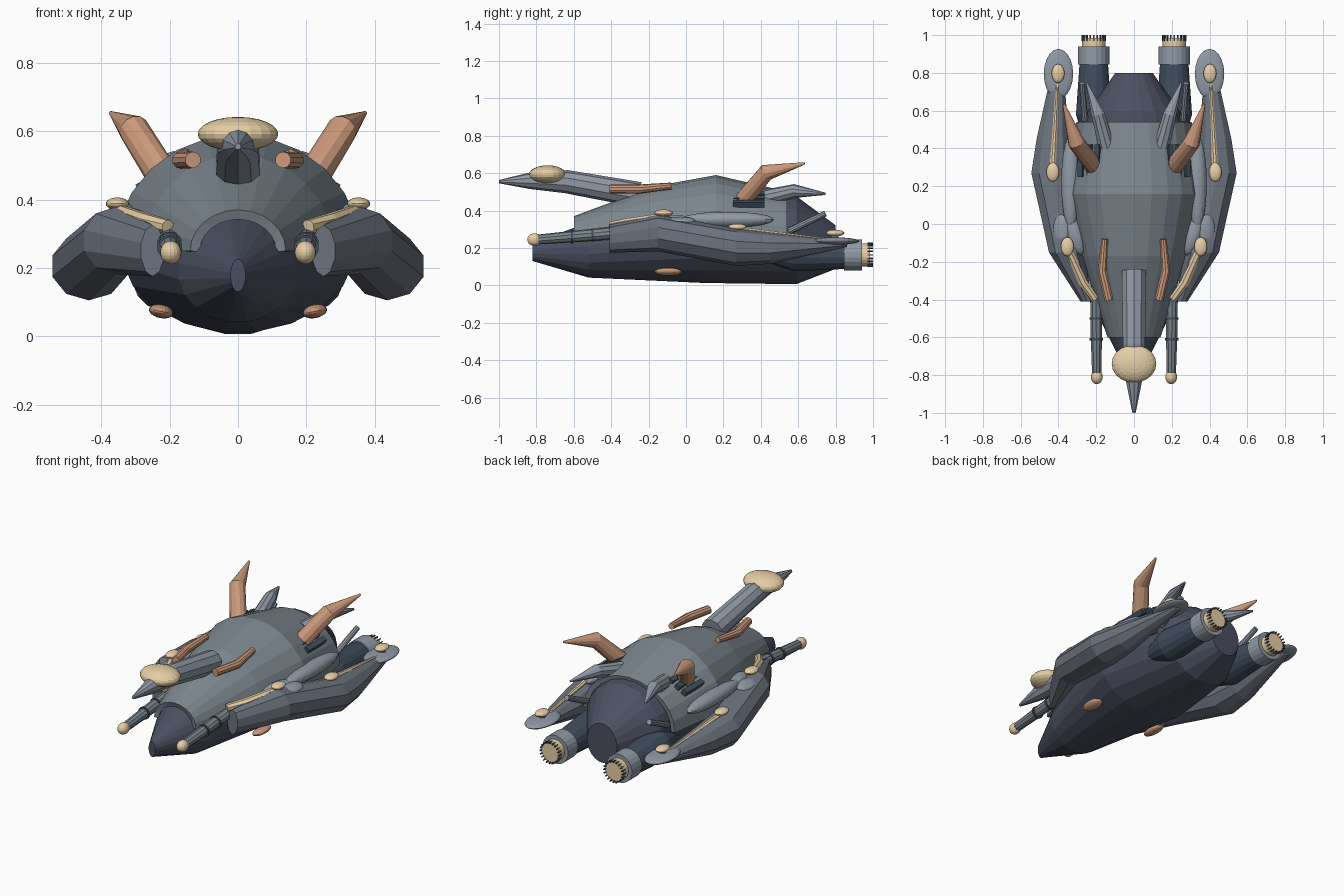
import bpy, bmesh, math
from mathutils import Vector, Matrix

if "Cube" in bpy.data.objects:
    bpy.data.objects.remove(bpy.data.objects["Cube"])


def material(name, r, g, b):
    m = bpy.data.materials.new(name)
    m.diffuse_color = (r, g, b, 1)
    m.use_nodes = True
    m.node_tree.nodes["Principled BSDF"].inputs["Base Color"].default_value = m.diffuse_color
    return m


DARK = material("dark_hull", 0.07, 0.08, 0.12)
NAVY = material("navy", 0.05, 0.075, 0.11)
SHELL = material("shell_grey", 0.20, 0.24, 0.27)
ARM = material("arm_grey", 0.15, 0.17, 0.21)
STEEL = material("steel", 0.28, 0.32, 0.38)
CREAM = material("cream", 0.80, 0.62, 0.38)
COPPER = material("copper", 0.60, 0.32, 0.20)


def finish(name, bm, mat, mirror):
    """Turn a bmesh into a flat-shaded object, optionally mirrored in x."""
    bmesh.ops.recalc_face_normals(bm, faces=bm.faces)
    me = bpy.data.meshes.new(name)
    bm.to_mesh(me)
    bm.free()
    me.materials.append(mat)
    ob = bpy.data.objects.new(name, me)
    bpy.context.collection.objects.link(ob)
    if mirror:
        ob.modifiers.new("mirror", 'MIRROR').use_mirror_merge = False
    return ob


def skin(bm, rings, closed=True):
    """Join successive rings of points with quads; cap closed ends."""
    vs = [[bm.verts.new(p) for p in ring] for ring in rings]
    n = len(vs[0])
    for a, b in zip(vs, vs[1:]):
        for i in range(n if closed else n - 1):
            j = (i + 1) % n
            bm.faces.new((a[i], a[j], b[j], b[i]))
    if closed:
        bm.faces.new(vs[0])
        bm.faces.new(vs[-1])


def loft(name, sections, n, mat, mirror=False, half=False, roll=0):
    """Elliptical sections (y, cx, cz, rx, rz) along y."""
    bm, rings = bmesh.new(), []
    for y, cx, cz, rx, rz in sections:
        ring = []
        for i in range(n + 1 if half else n):
            a = math.pi * i / n if half else 2 * math.pi * (i + 0.5) / n
            u, w = rx * math.cos(a), rz * math.sin(a)
            c, s = math.cos(roll), math.sin(roll)
            ring.append((cx + u * c - w * s, y, cz + u * s + w * c))
        rings.append(ring)
    skin(bm, rings, not half)
    return finish(name, bm, mat, mirror)


def tube(name, pts, n, mat, mirror=True):
    """Tapered round tube through points (x, y, z, radius)."""
    bm, rings = bmesh.new(), []
    P = [Vector(p[:3]) for p in pts]
    for i, p in enumerate(P):
        t = (P[min(i + 1, len(P) - 1)] - P[max(i - 1, 0)]).normalized()
        u = t.cross(Vector((0, 0, 1))).normalized()
        w = u.cross(t)
        r = pts[i][3]
        rings.append([p + r * (math.cos(a) * u + math.sin(a) * w)
                      for a in (2 * math.pi * (k + 0.5) / n for k in range(n))])
    skin(bm, rings)
    return finish(name, bm, mat, mirror)


def blob(name, c, r, mat, mirror=True, rot=0, tilt=0):
    """Ellipsoid, turned about z and rolled about y."""
    bm = bmesh.new()
    m = (Matrix.Translation(c) @ Matrix.Rotation(rot, 4, 'Z')
         @ Matrix.Rotation(tilt, 4, 'Y') @ Matrix.Diagonal((*r, 1)))
    bmesh.ops.create_uvsphere(bm, u_segments=20, v_segments=12, radius=1, matrix=m)
    return finish(name, bm, mat, mirror)


def box(bm, m, size):
    bmesh.ops.create_cube(bm, size=1, matrix=m @ Matrix.Diagonal((*size, 1)))


# main body: dark inner hull and the grey carapace over it
loft("inner_hull", [(-0.82, 0, 0.178, 0.022, 0.048), (-0.52, 0, 0.19, 0.175, 0.15),
                    (0.1, 0, 0.26, 0.345, 0.25), (0.59, 0, 0.242, 0.25, 0.238),
                    (0.8, 0, 0.205, 0.10, 0.118)], 20, DARK)
shell = loft("upper_shell", [(-0.6, 0, 0.25, 0.14, 0.12), (-0.17, 0, 0.25, 0.28, 0.28),
                             (0.16, 0, 0.25, 0.36, 0.34), (0.54, 0, 0.25, 0.305, 0.252)],
             12, SHELL, half=True)
sol = shell.modifiers.new("thickness", 'SOLIDIFY')
sol.thickness, sol.offset = 0.03, -1

# neck, beak and head dome
tube("neck", [(0, -0.25, 0.485, 0.068), (0, -0.64, 0.555, 0.062),
              (0, -0.83, 0.56, 0.045), (0, -1.0, 0.555, 0.009)], 10, STEEL, False)
blob("head_dome", (0, -0.74, 0.592), (0.118, 0.1, 0.05), CREAM, False)

# side arms sweeping back
loft("side_arm", [(-0.41, 0.25, 0.25, 0.035, 0.075), (-0.15, 0.36, 0.28, 0.095, 0.098),
                  (0.27, 0.437, 0.205, 0.112, 0.10), (0.45, 0.43, 0.20, 0.09, 0.085),
                  (0.86, 0.40, 0.22, 0.025, 0.015)], 10, ARM, True)
tube("front_arm_strip", [(0.205, -0.40, 0.32, 0.022), (0.27, -0.31, 0.335, 0.026),
                         (0.36, -0.11, 0.37, 0.02)], 8, CREAM)
tube("rear_arm_strip", [(0.425, 0.16, 0.30, 0.006), (0.43, 0.30, 0.295, 0.018),
                        (0.405, 0.76, 0.245, 0.008)], 8, CREAM)
for label, c in (("front", (0.353, -0.12, 0.388)), ("middle", (0.43, 0.275, 0.312)),
                 ("rear", (0.402, 0.797, 0.28))):
    blob(label + "_arm_knob", c, (0.034, 0.05, 0.018), CREAM)
blob("arm_tail_disc", (0.40, 0.795, 0.237), (0.078, 0.132, 0.02), STEEL)
tube("tail_disc_post", [(0.402, 0.797, 0.23, 0.02), (0.402, 0.798, 0.28, 0.02)], 8, STEEL)
blob("arm_pad", (0.385, -0.03, 0.345), (0.045, 0.08, 0.02), STEEL, tilt=0.25)
blob("flank_bulge", (0.335, 0.22, 0.352), (0.05, 0.25, 0.042), STEEL)
blob("front_flank_bulge", (0.315, -0.05, 0.33), (0.05, 0.12, 0.045), STEEL, rot=-0.3)

# copper horns on dark mounts, brows, and belly pads
tube("horn", [(0.215, 0.31, 0.46, 0.048), (0.305, 0.43, 0.605, 0.045),
              (0.372, 0.635, 0.653, 0.006)], 12, COPPER)
bm = bmesh.new()
for dx in (-0.045, 0, 0.045):
    box(bm, Matrix.Translation((0.235 + dx, 0.335, 0.46 - dx * 0.5))
        @ Matrix.Rotation(0.5, 4, 'Y'), (0.03, 0.17, 0.03))
finish("horn_mount", bm, NAVY, True)
tube("brow_horn", [(0.132, -0.405, 0.516, 0.024), (0.168, -0.25, 0.515, 0.025),
                   (0.155, -0.08, 0.532, 0.018)], 10, COPPER)
blob("belly_pad", (0.225, -0.095, 0.073), (0.036, 0.075, 0.02), COPPER, tilt=-0.2)

# rear fins and small rods
tube("rear_fin", [(0.145, 0.41, 0.465, 0.045), (0.19, 0.58, 0.505, 0.037),
                  (0.25, 0.745, 0.49, 0.006)], 10, STEEL)
tube("rear_rod", [(0.26, 0.55, 0.29, 0.018), (0.275, 0.745, 0.385, 0.016)], 10, STEEL)

# front guns with cream tips and ring bands
tube("gun_barrel", [(0.20, -0.33, 0.285, 0.034), (0.20, -0.56, 0.265, 0.032),
                    (0.197, -0.80, 0.245, 0.026)], 10, SHELL)
blob("gun_tip", (0.197, -0.81, 0.245), (0.031, 0.038, 0.034), CREAM)
for i, y in enumerate((-0.5, -0.61)):
    z = 0.27 + (y + 0.5) * 0.09
    tube("gun_band_%d" % i, [(0.2, y - 0.006, z, 0.037), (0.2, y + 0.006, z, 0.037)], 12, NAVY)

# engines: nacelle, collar, nozzle and teeth
EX, EZ = 0.213, 0.163
tube("engine_nacelle", [(EX, 0.36, 0.18, 0.03), (EX, 0.58, 0.17, 0.096),
                        (EX, 0.86, EZ, 0.076)], 16, NAVY)
tube("engine_collar", [(EX, 0.845, EZ, 0.085), (EX, 0.94, EZ, 0.085)], 20, STEEL)
tube("engine_nozzle", [(EX, 0.92, EZ, 0.062), (EX, 0.985, EZ, 0.062)], 20, CREAM)
bm = bmesh.new()
for k in range(20):
    m = (Matrix.Translation((EX, 0.985, EZ)) @ Matrix.Rotation(k * math.tau / 20, 4, 'Y')
         @ Matrix.Translation((0, 0, 0.061)))
    box(bm, m, (0.006, 0.03, 0.009))
finish("engine_teeth", bm, NAVY, True)
